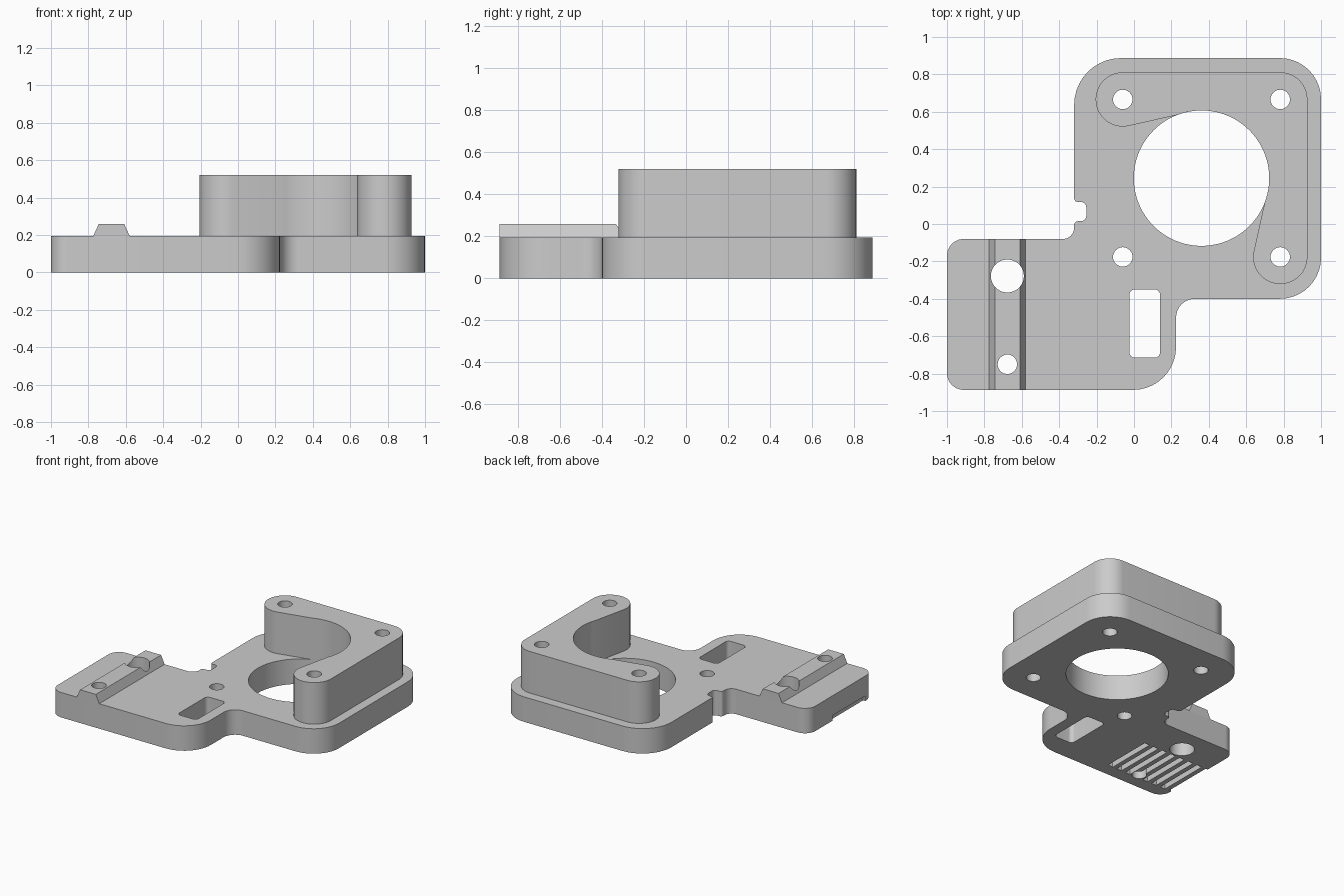
import bpy
import bmesh
from math import sin, cos, tan, radians, pi
from mathutils import Vector

if "Cube" in bpy.data.objects:
    bpy.data.objects.remove(bpy.data.objects["Cube"])

PLATE_TOP, BLOCK_TOP, RIDGE_TOP = 0.195, 0.52, 0.26
CENTRE, BORE, PITCH = Vector((0.361, 0.245)), 0.362, 0.421
SCREW, BOSS = 0.052, 0.145

grey = bpy.data.materials.new("light grey plastic")
grey.use_nodes = True
colour = (0.6, 0.6, 0.6, 1)
grey.diffuse_color = colour
grey.node_tree.nodes["Principled BSDF"].inputs["Base Color"].default_value = colour


def arc(c, r, a0, a1, n=16):
    """Points on an arc, angles in degrees."""
    steps = [radians(a0 + (a1 - a0) * i / n) for i in range(n + 1)]
    return [(c[0] + r * cos(a), c[1] + r * sin(a)) for a in steps]


def circle(c, r, n=64):
    return arc(c, r, 0, 360, n)[:-1]


def rounded(corners, n=10):
    """Polygon from (x, y, radius) corners with filleted corners."""
    out = []
    for i, (x, y, r) in enumerate(corners):
        p = Vector((x, y))
        a = (Vector(corners[i - 1][:2]) - p).normalized()
        b = (Vector(corners[(i + 1) % len(corners)][:2]) - p).normalized()
        half = a.angle(b) / 2
        mid = p + (a + b).normalized() * r / sin(half)
        start, end = p + a * r / tan(half) - mid, p + b * r / tan(half) - mid
        turn = pi - 2 * half
        for k in range(n + 1):
            t = k / n
            out.append(mid + (start * sin((1 - t) * turn) + end * sin(t * turn)) / sin(turn))
    return out


def rect(x0, x1, y0, y1):
    return [(x0, y0), (x1, y0), (x1, y1), (x0, y1)]


def prism(name, outline, z0, z1):
    """Closed solid with outward normals from an outline."""
    n = len(outline)
    area = sum(outline[i - 1][0] * outline[i][1] - outline[i][0] * outline[i - 1][1]
               for i in range(n))
    if area < 0:
        outline = outline[::-1]
    bm = bmesh.new()
    low = [bm.verts.new((p[0], p[1], z0)) for p in outline]
    high = [bm.verts.new((p[0], p[1], z1)) for p in outline]
    bm.faces.new(low[::-1])
    bm.faces.new(high)
    for i in range(n):
        bm.faces.new((low[i - 1], low[i], high[i], high[i - 1]))
    mesh = bpy.data.meshes.new(name)
    bm.to_mesh(mesh)
    bm.free()
    mesh.materials.append(grey)
    obj = bpy.data.objects.new(name, mesh)
    bpy.context.collection.objects.link(obj)
    return obj


def cut(obj, outlines, top=0.7):
    """Subtract each outline as a hole from below up to the given height."""
    bpy.ops.object.select_all(action="DESELECT")
    bpy.context.view_layer.objects.active = obj
    obj.select_set(True)
    for outline in outlines:
        cutter = prism("cutter", outline, -0.1, top)
        cutter.hide_render = True
        mod = obj.modifiers.new("hole", "BOOLEAN")
        mod.operation, mod.solver, mod.object = "DIFFERENCE", "EXACT", cutter
        bpy.ops.object.modifier_apply(modifier=mod.name)
        bpy.data.objects.remove(cutter)
    bpy.ops.object.shade_smooth_by_angle(angle=radians(30))


# Hole layout
front_left, back_right, back_left, plain = [
    CENTRE + Vector(s) * PITCH for s in ((1, -1), (-1, 1), (1, 1), (-1, -1))]
screws = [circle(p, SCREW, 32) for p in (front_left, back_right, back_left, plain)]
ridge_holes = [circle((-0.677, -0.278), 0.088), circle((-0.677, -0.75), SCREW, 32)]
bore = circle(CENTRE, BORE, 96)
slot = rounded([(x, y, 0.03) for x, y in rect(-0.025, 0.14, -0.715, -0.35)])

# Base plate with side notch
plate = prism("base_plate", rounded([
    (-1, -0.887, 0.09), (0.225, -0.887, 0.23), (0.225, -0.4, 0.1),
    (1, -0.4, 0.22), (1, 0.887, 0.22), (-0.32, 0.887, 0.25),
    (-0.32, 0.118, 0.02), (-0.255, 0.118, 0.03), (-0.255, 0.015, 0.03),
    (-0.32, 0.015, 0.02), (-0.32, -0.08, 0.06), (-1, -0.08, 0.09)]), 0, PLATE_TOP)
cut(plate, screws + ridge_holes + [bore, slot])

# Row of tooth grooves underneath, the last one open at the side
centres = [-0.44 - 0.0805 * i for i in range(8)]
cut(plate, [rect(x - 0.022, x + 0.022, -0.785, -0.38) for x in centres], 0.04)

# Raised corner block wrapping around the bore
block = prism("corner_block",
              arc(back_right, BOSS, 283, 90, 32) + arc(back_left, BOSS, 90, 0)
              + arc(front_left, BOSS, 0, -193, 32) + arc(CENTRE, BORE, -21, 111, 36),
              PLATE_TOP, BLOCK_TOP)
cut(block, screws)

# Trapezoid guide ridge along the right arm
ridge = prism("guide_ridge", rect(-0.774, -0.579, -0.887, -0.08), PLATE_TOP, RIDGE_TOP)
for v in ridge.data.vertices:
    if v.co.z > PLATE_TOP + 0.01:
        v.co.x += 0.03 if v.co.x < -0.68 else -0.03
cut(ridge, ridge_holes)
